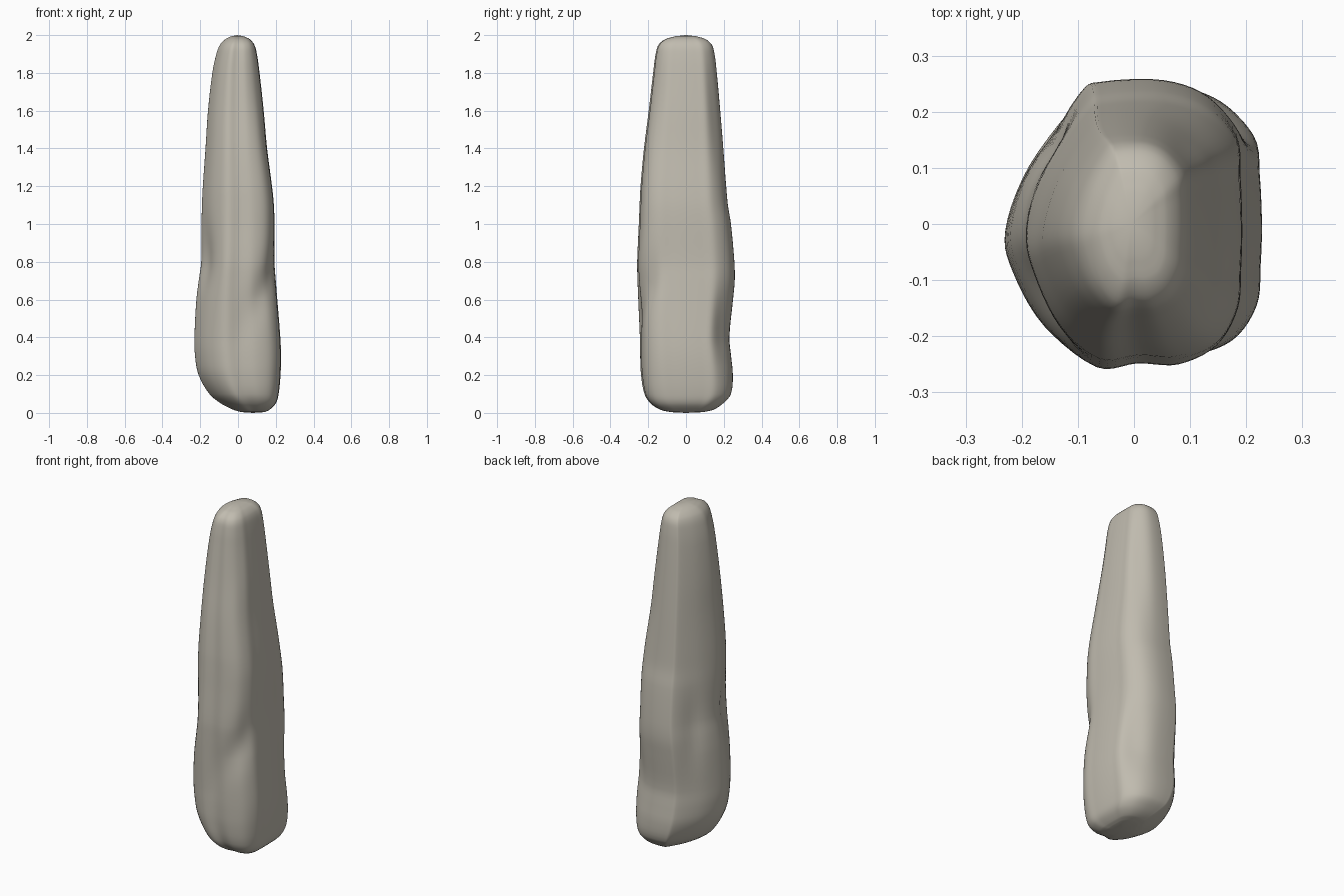
import bpy, bmesh, math
from mathutils import Vector

if "Cube" in bpy.data.objects:
    bpy.data.objects.remove(bpy.data.objects["Cube"])

# Cross-section outline (x, y), counter-clockwise from the right face
OUTLINE = [(1, 0), (.985, .36), (.95, .64), (.68, .89), (.28, 1), (-.25, .99), (-.45, .91),
           (-.82, .45), (-1, -.02), (-.94, -.34), (-.7, -.74), (-.32, -1), (.05, -.97),
           (.42, -.98), (.77, -.86), (.96, -.6), (.99, -.3)]
# Height, then left, right, front and back extents
ROWS = [(.004, .02, .14, -.08, .09), (.015, -.02, .165, -.13, .14), (.05, -.09, .2, -.185, .195),
        (.1, -.15, .215, -.217, .236), (.2, -.207, .225, -.235, .246), (.3, -.226, .228, -.24, .237),
        (.4, -.229, .224, -.242, .228), (.6, -.22, .208, -.25, .247), (.7, -.21, .2, -.254, .256),
        (.8, -.198, .193, -.256, .254), (1., -.193, .193, -.247, .236), (1.1, -.19, .19, -.243, .22),
        (1.2, -.185, .18, -.238, .211), (1.4, -.171, .154, -.22, .196), (1.6, -.158, .136, -.195, .18),
        (1.8, -.135, .114, -.172, .162), (1.9, -.114, .1, -.159, .15), (1.95, -.094, .086, -.143, .135),
        (1.98, -.064, .06, -.105, .1), (1.994, -.035, .03, -.055, .055)]
# Hollows: centre, long axis, long radius, short radius, depth
DENTS = [((.13, -.2, .64), (.45, 0, 1), .2, .07, .025),
         ((-.17, -.13, .8), (0, 0, 1), .17, .09, .025),
         ((-.15, .15, .75), (0, 0, 1), .22, .06, .014),
         ((.17, .2, .45), (0, 0, 1), .2, .07, .018),
         ((.09, .15, 1.5), (0, 0, 1), .5, .05, .012),
         ((.09, -.14, 1.6), (0, 0, 1), .4, .05, .012)]


def catmull(a, b, c, d, t):
    return [.5 * (2 * q + (r - p) * t + (2 * p - 5 * q + 4 * r - s) * t * t
                  + (3 * q - p - 3 * r + s) * t ** 3) for p, q, r, s in zip(a, b, c, d)]


n, m = len(OUTLINE), len(ROWS)
ring = [catmull(*[OUTLINE[(i + k) % n] for k in (-1, 0, 1, 2)], t / 5)
        for i in range(n) for t in range(5)]


def section_row(z):
    """Smoothly interpolated extents at height z."""
    i = max(k for k in range(m - 1) if ROWS[k][0] <= z + 1e-9)
    a, b = ROWS[i], ROWS[i + 1]
    p, q = ROWS[max(i - 1, 0)], ROWS[min(i + 2, m - 1)]
    h = b[0] - a[0]
    t = (z - a[0]) / h
    out = []
    for k in range(1, 5):
        m0 = (b[k] - p[k]) / (b[0] - p[0]) * h
        m1 = (q[k] - a[k]) / (q[0] - a[0]) * h
        out.append((2*t**3 - 3*t*t + 1) * a[k] + (t**3 - 2*t*t + t) * m0
                   + (3*t*t - 2*t**3) * b[k] + (t**3 - t*t) * m1)
    return out


def dented(p):
    v = Vector(p)
    push = 0
    for c, axis, long_r, short_r, depth in DENTS:
        d = v - Vector(c)
        ax = Vector(axis).normalized()
        along = d.dot(ax)
        push += depth * math.exp(-(along / long_r) ** 2 - (d - ax * along).length_squared / short_r ** 2)
    return v - Vector((v.x, v.y, 0)).normalized() * push


# Standing stone body, lofted from bottom to top
heights = []
for i in range(m - 1):
    heights += [ROWS[i][0] + (ROWS[i + 1][0] - ROWS[i][0]) * t / 4 for t in range(4)]
heights.append(ROWS[-1][0])
bm = bmesh.new()
loops = []
for z in heights:
    l, r, f, b = section_row(z)
    # corners round off towards both ends
    loops.append([bm.verts.new(dented(((l + r) / 2 + x * (r - l) / 2,
                                       (f + b) / 2 + y * (b - f) / 2, z))) for x, y in ring])
k = len(ring)
for lo, hi in zip(loops, loops[1:]):
    for i in range(k):
        bm.faces.new((lo[i], lo[(i + 1) % k], hi[(i + 1) % k], hi[i]))
# Closing fans
bottom, top = bm.verts.new((.08, 0, 0)), bm.verts.new((-.005, 0, 2))
for i in range(k):
    j = (i + 1) % k
    bm.faces.new((bottom, loops[0][j], loops[0][i]))
    bm.faces.new((top, loops[-1][i], loops[-1][j]))
for face in bm.faces:
    face.smooth = True
bmesh.ops.recalc_face_normals(bm, faces=bm.faces)
mesh = bpy.data.meshes.new("standing_stone")
bm.to_mesh(mesh)
bm.free()
stone = bpy.data.objects.new("standing_stone", mesh)
bpy.context.collection.objects.link(stone)

mat = bpy.data.materials.new("warm grey stone")
mat.diffuse_color = (.53, .50, .43, 1)
mat.use_nodes = True
mat.node_tree.nodes["Principled BSDF"].inputs["Base Color"].default_value = mat.diffuse_color
mesh.materials.append(mat)
